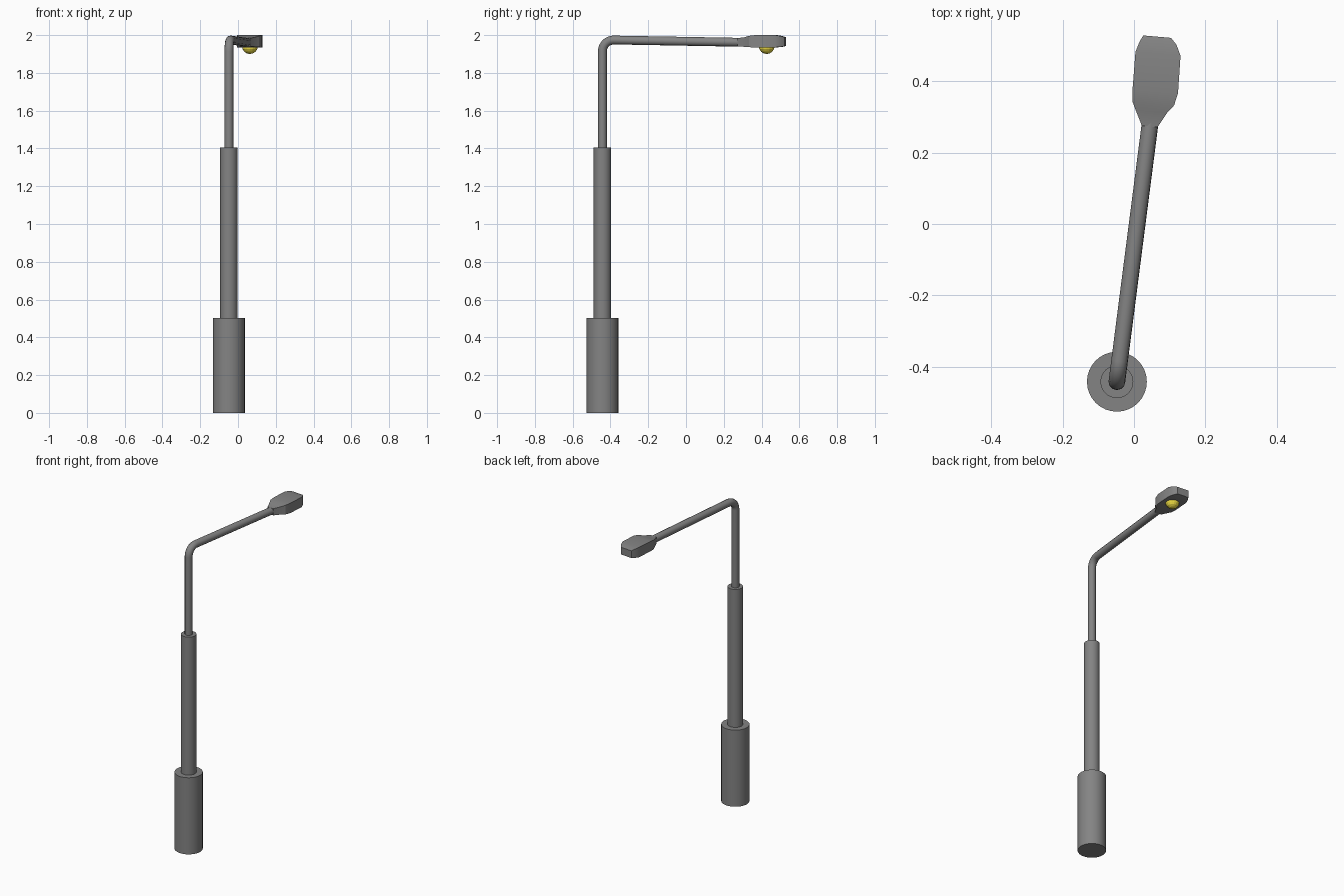
import bpy, bmesh, math
from mathutils import Vector

if "Cube" in bpy.data.objects:
    bpy.data.objects.remove(bpy.data.objects["Cube"])

PX, PY = -0.048, -0.4425         # pole axis


def material(name, color):
    mat = bpy.data.materials.new(name)
    mat.diffuse_color = color
    mat.use_nodes = True
    mat.node_tree.nodes["Principled BSDF"].inputs["Base Color"].default_value = mat.diffuse_color
    return mat


METAL = material("dark_grey_metal", (0.23, 0.23, 0.23, 1))
YELLOW = material("bulb_yellow", (0.88, 0.74, 0.06, 1))


def smooth(obj, angle=35):
    bpy.ops.object.select_all(action='DESELECT')
    obj.select_set(True)
    bpy.context.view_layer.objects.active = obj
    bpy.ops.object.shade_smooth_by_angle(angle=math.radians(angle))


def cylinder(name, radius, z0, z1):
    bpy.ops.mesh.primitive_cylinder_add(vertices=32, radius=radius, depth=z1 - z0,
                                        location=(PX, PY, (z0 + z1) / 2))
    obj = bpy.context.object
    obj.name = name
    obj.data.materials.append(METAL)
    smooth(obj)


# Stepped pole
cylinder("pole_base", 0.084, 0.0, 0.502)
cylinder("pole_middle", 0.046, 0.5, 1.406)

# Bent upper pole and arm: one tube along a path with a rounded elbow
heading = math.atan2(0.092, 0.7155)
out = Vector((math.sin(heading), math.cos(heading), 0))
origin = Vector((PX, PY, 0))
bend, top = 0.06, 1.974
path = [origin + Vector((0, 0, 1.39))]
for i in range(9):
    a = math.radians(89 * i / 8)
    path.append(origin + out * bend * (1 - math.cos(a))
                + Vector((0, 0, top - bend + bend * math.sin(a))))
path.append(origin + out * 0.735 + Vector((0, 0, 1.962)))

curve = bpy.data.curves.new("upper_pole_arm", 'CURVE')
curve.dimensions = '3D'
curve.bevel_depth = 0.0235
curve.bevel_resolution = 4
curve.use_fill_caps = True
curve.materials.append(METAL)
spline = curve.splines.new('POLY')
spline.points.add(len(path) - 1)
for p, co in zip(spline.points, path):
    p.co = (*co, 1)
arm = bpy.data.objects.new("upper_pole_arm", curve)
bpy.context.collection.objects.link(arm)
bpy.context.view_layer.update()
bpy.ops.object.select_all(action='DESELECT')
arm.select_set(True)
bpy.context.view_layer.objects.active = arm
bpy.ops.object.convert(target='MESH')
smooth(bpy.context.object)

# Faceted lamp head: distance along, left width, right width, top, bottom
sections = [(0.0, 0.022, 0.022, 1.984, 1.940),
            (0.042, 0.043, 0.045, 1.989, 1.938),
            (0.065, 0.054, 0.063, 1.996, 1.936),
            (0.100, 0.057, 0.071, 2.000, 1.935),
            (0.205, 0.058, 0.069, 2.000, 1.935),
            (0.235, 0.049, 0.055, 1.995, 1.938),
            (0.253, 0.040, 0.038, 1.989, 1.942)]
turn = math.radians(5)
along = Vector((math.sin(turn), math.cos(turn), 0))
side = Vector((math.cos(turn), -math.sin(turn), 0))
start = Vector((0.044, 0.2735, 0))
bm = bmesh.new()
rings = []
for t, left, right, hi, lo in sections:
    c = start + along * t
    rings.append([bm.verts.new(c + side * s + Vector((0, 0, z)))
                  for s, z in ((-left, lo), (right, lo), (right, hi), (-left, hi))])
for r0, r1 in zip(rings, rings[1:]):
    for i in range(4):
        j = (i + 1) % 4
        bm.faces.new((r0[i], r0[j], r1[j], r1[i]))
bm.faces.new(rings[0])
bm.faces.new(rings[-1])
bmesh.ops.recalc_face_normals(bm, faces=bm.faces)
mesh = bpy.data.meshes.new("lamp_head")
bm.to_mesh(mesh)
bm.free()
mesh.materials.append(METAL)
head = bpy.data.objects.new("lamp_head", mesh)
bpy.context.collection.objects.link(head)
smooth(head, 25)

# Yellow bulb under the head
bpy.ops.mesh.primitive_uv_sphere_add(segments=16, ring_count=8, radius=0.042,
                                     location=(0.063, 0.427, 1.942))
bulb = bpy.context.object
bulb.name = "bulb"
bulb.data.materials.append(YELLOW)
